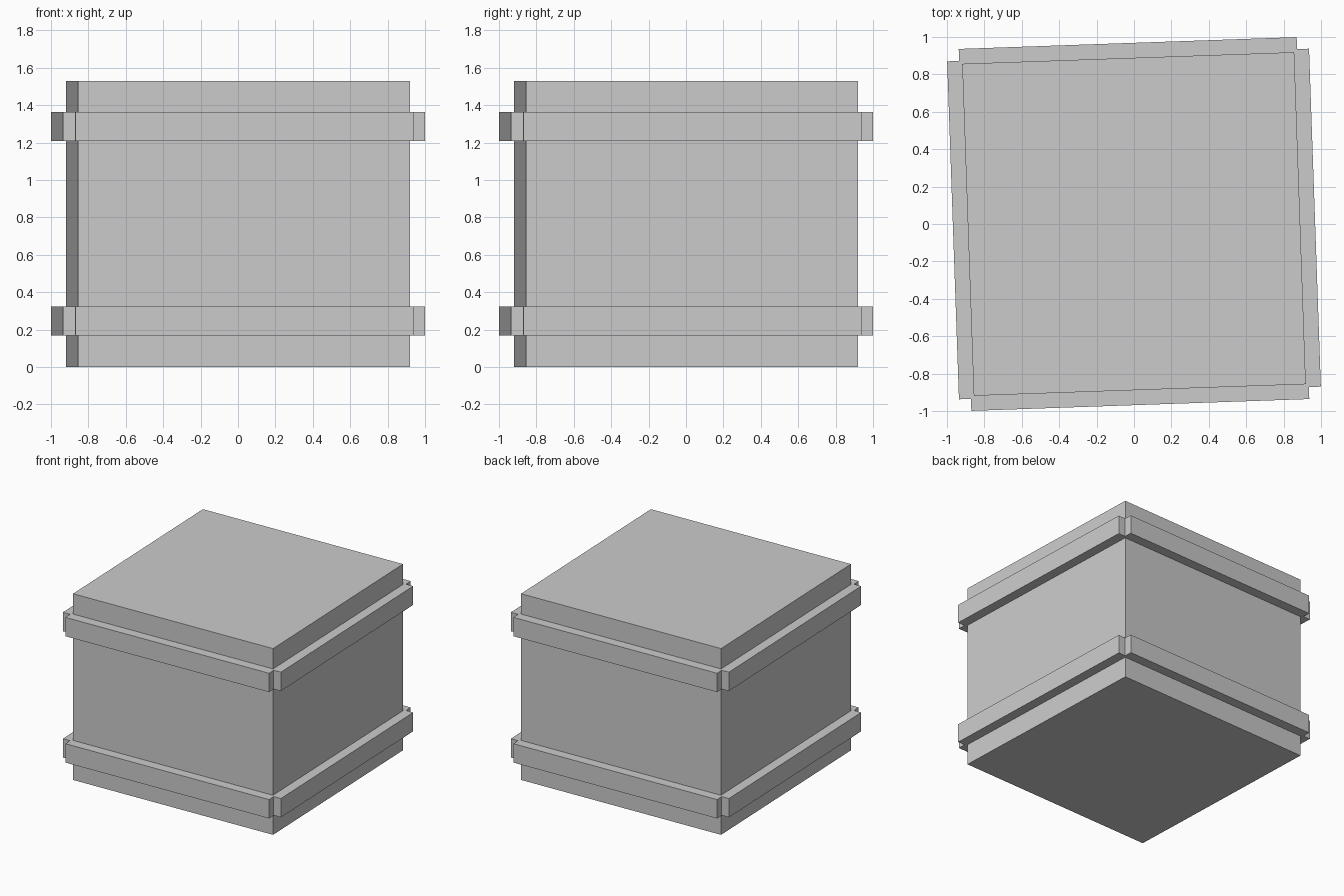
import bpy
from math import radians
from mathutils import Matrix

cube = bpy.data.objects.get("Cube")
if cube:
    bpy.data.objects.remove(cube, do_unlink=True)

grey = bpy.data.materials.new("plain grey")
grey.use_nodes = True
grey.diffuse_color = (0.6, 0.6, 0.6, 1)
grey.node_tree.nodes["Principled BSDF"].inputs["Base Color"].default_value = (0.6, 0.6, 0.6, 1)

TURN = Matrix.Rotation(radians(2), 4, "Z")  # the crate stands slightly turned
BODY = 0.888       # half width of the body
BAND_OUT = 0.968   # outer reach of a band
BAND_LEN = 0.904   # half length of a band


def box(name, half_x, half_y, low, high):
    bpy.ops.mesh.primitive_cube_add(size=2)
    ob = bpy.context.object
    ob.name = name
    size = Matrix.Diagonal((half_x, half_y, (high - low) / 2, 1))
    ob.data.transform(TURN @ Matrix.Translation((0, 0, (low + high) / 2)) @ size)
    ob.data.materials.append(grey)


# Crate body
box("crate_body", BODY, BODY, 0, 1.53)

# Crossed bands leave a small notch at every corner
for level, low in (("lower", 0.17), ("upper", 1.208)):
    box(level + "_band_front_back", BAND_LEN, BAND_OUT, low, low + 0.155)
    box(level + "_band_sides", BAND_OUT, BAND_LEN, low, low + 0.155)
